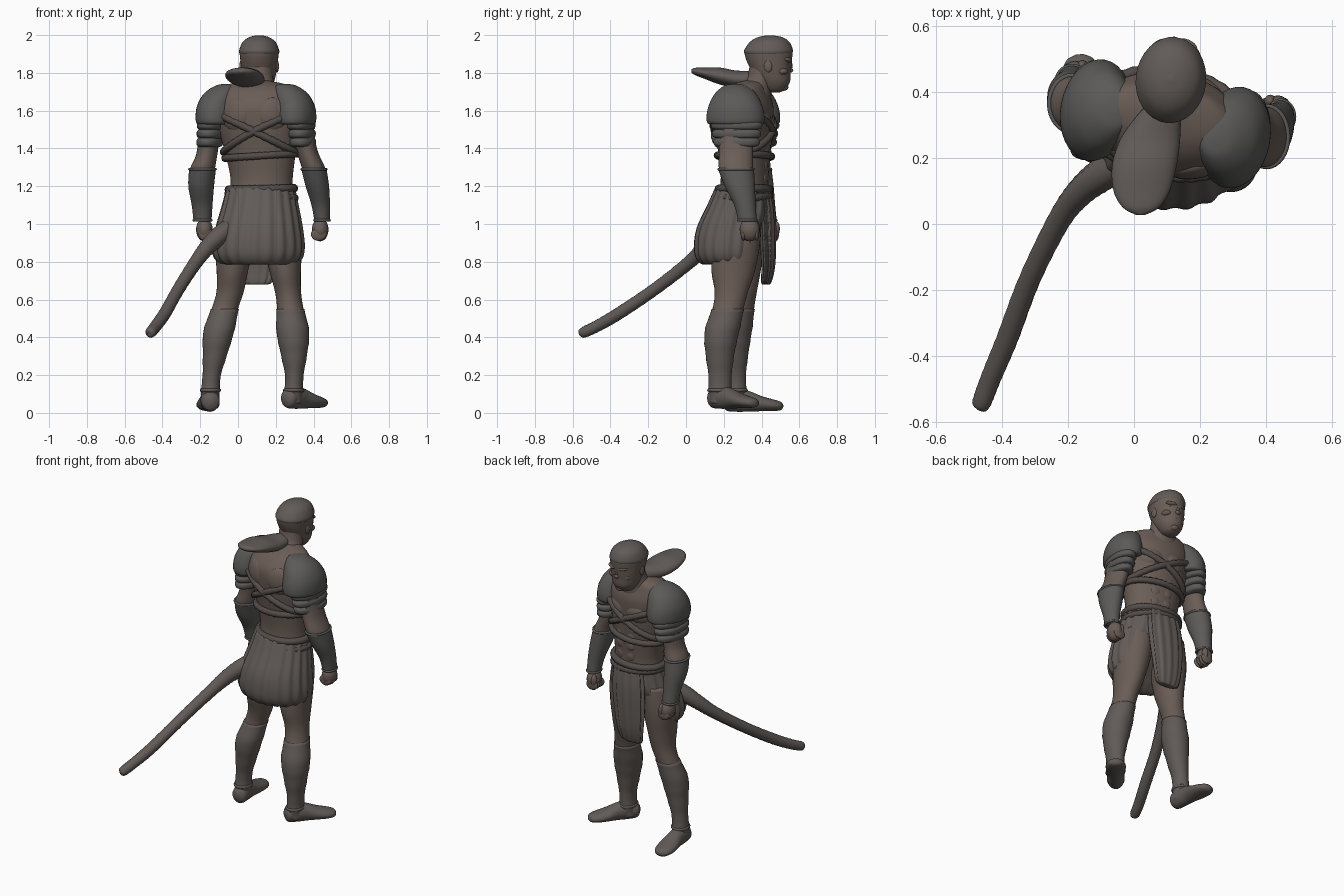
import bpy, bmesh
from math import sin, cos, pi, radians
from mathutils import Vector, Matrix


def mat(name, c):
    m = bpy.data.materials.new(name)
    m.diffuse_color = (*c, 1)
    return m


SKIN = mat("skin", (0.145, 0.11, 0.093))
CLOTH = mat("cloth", (0.12, 0.105, 0.096))
ARMOUR = mat("armour", (0.105, 0.102, 0.1))
ROPE = mat("rope", (0.085, 0.073, 0.067))


def smooth_rows(rows, steps):
    """Catmull-Rom interpolation through rows of numbers."""
    out = []
    for i in range(len(rows) - 1):
        p = [rows[max(0, min(len(rows) - 1, i + k))] for k in (-1, 0, 1, 2)]
        for s in range(steps):
            t = s / steps
            out.append([0.5 * (2 * b + (c - a) * t + (2 * a - 5 * b + 4 * c - d) * t * t
                               + (3 * b - a - 3 * c + d) * t ** 3) for a, b, c, d in zip(*p)])
    return out + [list(rows[-1])]


def finish(name, bm, m):
    bmesh.ops.recalc_face_normals(bm, faces=bm.faces)
    me = bpy.data.meshes.new(name)
    bm.to_mesh(me)
    bm.free()
    me.materials.append(m)
    me.shade_smooth()
    ob = bpy.data.objects.new(name, me)
    bpy.context.collection.objects.link(ob)
    return ob


def loft(name, rows, m, yaw=0, plane="xy", n=32, steps=5, flutes=0, amp=0, post=None, ripple=0):
    """Rows are (cx, cy, cz, half width, half depth or height)."""
    bm = bmesh.new()
    rot = Matrix.Rotation(radians(yaw), 3, 'Z')
    rings = []
    for j, (x, y, z, a, b) in enumerate(smooth_rows(rows, steps)):
        ring = []
        for i in range(n):
            t = 2 * pi * i / n
            k = 1 + amp * cos(flutes * t) + ripple * (j % 4 == 0)
            u, v = max(a, .002) * k * cos(t), max(b, .002) * k * sin(t)
            off = Vector((u, v, 0) if plane == "xy" else (u, 0, v))
            co = Vector((x, y, z)) + rot @ off
            ring.append(bm.verts.new(post(co, t) if post else co))
        rings.append(ring)
    for r, s in zip(rings, rings[1:]):
        for i in range(n):
            bm.faces.new((r[i], r[(i + 1) % n], s[(i + 1) % n], s[i]))
    bm.faces.new(rings[0])
    bm.faces.new(rings[-1])
    return finish(name, bm, m)


def ball(name, c, r, m, yaw=0, tilt=0):
    bm = bmesh.new()
    bmesh.ops.create_uvsphere(bm, u_segments=20, v_segments=12, radius=1)
    ob = finish(name, bm, m)
    ob.location, ob.scale, ob.rotation_euler = c, r, (0, radians(tilt), radians(yaw))
    return ob


def tube(name, pts, m, closed=False):
    """Rounded cord through (x, y, z, radius) points."""
    cu = bpy.data.curves.new(name, 'CURVE')
    cu.dimensions, cu.bevel_depth, cu.bevel_resolution, cu.use_fill_caps = '3D', 1, 3, True
    sp = cu.splines.new('POLY')
    sp.points.add(len(pts) - 1)
    for p, q in zip(sp.points, pts):
        p.co, p.radius = (*q[:3], 1), q[3]
    sp.use_cyclic_u, sp.use_smooth = closed, True
    cu.materials.append(m)
    ob = bpy.data.objects.new(name, cu)
    bpy.context.collection.objects.link(ob)


# Torso, turned slightly
YAW = -10
TORSO = [(.12, .30, 1.10, .18, .14), (.125, .31, 1.22, .165, .125), (.12, .31, 1.36, .185, .135),
         (.11, .305, 1.5, .215, .15), (.105, .305, 1.62, .23, .155), (.1, .315, 1.69, .215, .125),
         (.1, .335, 1.735, .165, .09), (.1, .36, 1.76, .06, .05)]
loft("torso", TORSO, SKIN, YAW)
DENSE = smooth_rows(TORSO, 24)


def on_torso(t, z, grow=1.0):
    x, y, _, a, b = min(DENSE, key=lambda r: abs(r[2] - z))
    p = Matrix.Rotation(radians(YAW), 3, 'Z') @ Vector((a * grow * cos(t), b * grow * sin(t), 0))
    return Vector((x, y, z)) + p


# Chest, belly and shoulder blade muscles
for s in (-1, 1):
    ball("pectoral", on_torso(pi / 2 + s * .5, 1.54, .83), (.085, .04, .065), SKIN, YAW + s * 20)
    ball("shoulder_blade", on_torso(-pi / 2 + s * .55, 1.58, .84), (.085, .04, .09), SKIN, YAW + s * 20)
    for z in (1.24, 1.31, 1.38):
        ball("abdominal", on_torso(pi / 2 + s * .22, z, .9), (.036, .017, .036), SKIN, YAW)

# Ropes crossing chest and back, lower band, belt
N = 72
for name, s, mid, h, r in (("cross_rope_a", 1, 1.49, .11, .018), ("cross_rope_b", -1, 1.49, .11, .018),
                           ("chest_band", 1, 1.36, .012, .018), ("belt", 1, 1.185, .004, .02),
                           ("belt_cord", -1, 1.15, .012, .018)):
    pts = []
    for i in range(N):
        t = 2 * pi * i / N
        pts.append((*on_torso(t, mid + s * h * cos(t), 1.04), r * (1 + .14 * (i % 2))))
    tube(name, pts, ROPE, True)


# Skirt: full at the back and sides, drawn up at the front
def lift_front(co, t):
    f = min(1, max(0, sin(t) - .45) / .4)
    co.z = 1.19 - (1.19 - co.z) * (1 - .5 * f * f * (3 - 2 * f))
    return co


loft("skirt", [(.12, .30, 1.19, .18, .145), (.118, .28, 1.1, .2, .165), (.112, .255, .98, .228, .195),
               (.107, .245, .88, .243, .2), (.108, .245, .815, .228, .187), (.11, .25, .785, .18, .15),
               (.11, .26, .82, .1, .08)], CLOTH, -6, n=120, flutes=20, amp=.022, post=lift_front)
loft("front_cloth", [(.125, .42, 1.18, .1, .03), (.12, .43, 1.05, .115, .042), (.11, .435, .9, .11, .04),
                     (.105, .435, .77, .095, .034), (.1, .425, .69, .075, .025), (.1, .425, .68, .03, .01)],
     CLOTH, -4, n=72, flutes=12, amp=.07)

# Legs
LEGS = {
    "left": [(.0, .30, 1.05, .1, .12), (-.02, .295, .9, .103, .12), (-.03, .29, .75, .083, .105),
             (-.042, .295, .64, .072, .08), (-.07, .29, .55, .07, .07), (-.102, .265, .43, .078, .08),
             (-.12, .262, .32, .063, .066), (-.139, .264, .2, .045, .05), (-.146, .265, .12, .046, .052),
             (-.147, .265, .04, .045, .05)],
    "right": [(.22, .28, 1.05, .1, .12), (.235, .265, .9, .103, .128), (.25, .25, .75, .083, .115),
              (.265, .24, .64, .069, .088), (.277, .222, .55, .07, .082), (.29, .19, .43, .083, .088),
              (.296, .18, .32, .068, .074), (.298, .18, .2, .046, .058), (.295, .18, .12, .046, .057),
              (.293, .18, .05, .045, .05)]}
FOOT = [(0, -.075, .06, .015, .02), (0, -.055, .058, .045, .05), (0, 0, .062, .05, .06),
        (0, .06, .058, .05, .055), (0, .13, .045, .06, .04), (0, .19, .037, .058, .031),
        (0, .23, .033, .04, .023), (0, .245, .032, .01, .008)]
for side, loc, yaw in (("left", (-.148, .27, .004), 4), ("right", (.298, .185, .02), -40)):
    loft(side + "_thigh", LEGS[side][:7], SKIN)
    loft(side + "_shin_wrap", [(x, y, z, a + .003, b + .003) for x, y, z, a, b in LEGS[side][4:]],
         CLOTH, ripple=.025)
    shoe = loft(side + "_shoe", FOOT, CLOTH, plane="xz")
    shoe.location, shoe.rotation_euler = loc, (0, 0, radians(yaw))
    x, y, z, a, b = LEGS[side][-2]
    tube(side + "_shoe_cuff", [(x + a * 1.03 * cos(t * pi / 12), y + b * 1.03 * sin(t * pi / 12), z, .009)
                               for t in range(24)], CLOTH, True)

# Arms, bracers, fists
ARMS = {
    "left": [(-.13, .35, 1.6, .07, .09), (-.15, .36, 1.48, .058, .085), (-.165, .36, 1.37, .056, .077),
             (-.188, .365, 1.29, .066, .083), (-.195, .385, 1.2, .063, .074), (-.19, .415, 1.1, .05, .052),
             (-.188, .43, 1.02, .043, .045)],
    "right": [(.33, .265, 1.6, .07, .09), (.345, .265, 1.48, .058, .09), (.368, .265, 1.38, .056, .09),
              (.402, .265, 1.29, .062, .09), (.42, .285, 1.2, .057, .075), (.438, .312, 1.1, .044, .052),
              (.445, .325, 1.02, .036, .045)]}
for side, s in (("left", -1), ("right", 1)):
    rows = ARMS[side]
    loft(side + "_arm", rows, SKIN)
    guard = [(x, y, z, a + .005, b + .005) for x, y, z, a, b in rows[3:]]
    loft(side + "_bracer", guard, ARMOUR)
    for x, y, z, a, b in (guard[0], guard[-1]):
        tube(side + "_bracer_rim", [(x + a * .97 * cos(t * pi / 16), y + b * .97 * sin(t * pi / 16), z, .007)
                                    for t in range(32)], ARMOUR, True)
    hx, hy = rows[-1][0] - s * .01, rows[-1][1] + .012
    ball(side + "_fist", (hx, hy, .97), (.044, .053, .062), SKIN)
    for i in range(4):
        ball(side + "_finger", (hx - s * .008, hy - .033 + .023 * i, .945), (.041, .014, .034), SKIN)
    ball(side + "_thumb", (hx - s * .022, hy + .035, .975), (.018, .02, .04), SKIN)

# Layered shoulder armour, leaning out from the neck
for side, s, x, y, bx, by in (("left", -1, -.115, .345, -.15, .358), ("right", 1, .305, .262, .343, .268)):
    loft(side + "_shoulder_plate", [(x - s * .055, y, 1.742, .01, .01), (x - s * .05, y, 1.732, .055, .06),
                                    (x - s * .025, y, 1.69, .09, .11), (x - s * .005, y, 1.63, .104, .142),
                                    (x, y, 1.57, .108, .155), (x, y, 1.53, .1, .145),
                                    (x, y, 1.53, .06, .09)], ARMOUR, YAW)
    for i in range(3):
        z, k = 1.525 - .045 * i, 1 - .05 * i
        cx, cy = bx + (x - bx) * .3 * (2 - i) / 2, by
        loft(side + "_arm_plate", [(cx, cy, z + .025, .06 * k, .11 * k), (cx, cy, z + .008, .075 * k, .137 * k),
                                   (cx, cy, z - .018, .073 * k, .133 * k), (cx, cy, z - .028, .055 * k, .1 * k)],
             ARMOUR, YAW)

# Neck and head
loft("neck", [(.1, .35, 1.64, .13, .1), (.102, .37, 1.72, .095, .085), (.108, .4, 1.78, .078, .076),
              (.11, .42, 1.86, .078, .08)], SKIN)
HEAD = [(.113, .47, 1.695, .02, .02), (.113, .468, 1.71, .05, .055), (.113, .465, 1.75, .076, .085),
        (.113, .453, 1.80, .09, .102), (.112, .44, 1.87, .1, .122), (.112, .437, 1.92, .102, .126),
        (.112, .443, 1.965, .082, .1), (.112, .445, 1.99, .046, .058), (.112, .445, 1.999, .01, .01)]
loft("head", HEAD, SKIN, -6)
cap = [(x, y, z, a + .004, b + .004) for x, y, z, a, b in HEAD[5:]]
cap[-1] = HEAD[-1]
loft("skull_cap", [(.112, .435, 1.9, .104, .124)] + cap, CLOTH, -6)
fx, fy = .121, .55
ball("nose_bridge", (fx, fy - .004, 1.838), (.011, .018, .03), SKIN)
ball("nose_tip", (fx, fy - .002, 1.814), (.02, .02, .014), SKIN)
ball("mouth_upper", (fx, fy - .022, 1.776), (.036, .026, .01), SKIN)
ball("mouth_lower", (fx, fy - .026, 1.757), (.03, .024, .01), SKIN)
ball("chin", (fx - .002, fy - .033, 1.725), (.03, .025, .02), SKIN)
for s in (-1, 1):
    ball("brow", (fx + s * .037, fy - .012, 1.868), (.036, .022, .013), SKIN, -s * 22, s * -8)
    ball("eye", (fx + s * .038, fy - .017, 1.847), (.017, .012, .01), ROPE)
    ball("cheek", (fx + s * .05, fy - .042, 1.808), (.03, .032, .02), SKIN)
    ball("ear", (.112 + s * .095, .435, 1.835), (.01, .022, .032), SKIN)

# Flat flap projecting behind the neck
loft("head_flap", [(.09, .37, 1.765, .04, .04), (.075, .33, 1.765, .065, .045), (.05, .26, 1.768, .09, .045),
                   (.032, .18, 1.783, .098, .045), (.023, .1, 1.798, .085, .03), (.021, .05, 1.807, .055, .02),
                   (.02, .028, 1.81, .015, .008)], CLOTH, plane="xz")

# Ringed tail
TAIL = [(-.02, .2, 1.0, .045), (-.09, .155, .945, .05), (-.16, .1, .88, .043), (-.225, .015, .795, .036),
        (-.315, -.165, .655, .033), (-.385, -.35, .53, .033), (-.435, -.47, .46, .031),
        (-.463, -.545, .425, .028), (-.47, -.56, .418, .012)]
tube("tail", [(x, y, z, r * (1 + .035 * (i % 2)))
              for i, (x, y, z, r) in enumerate(smooth_rows(TAIL, 8))], CLOTH)
